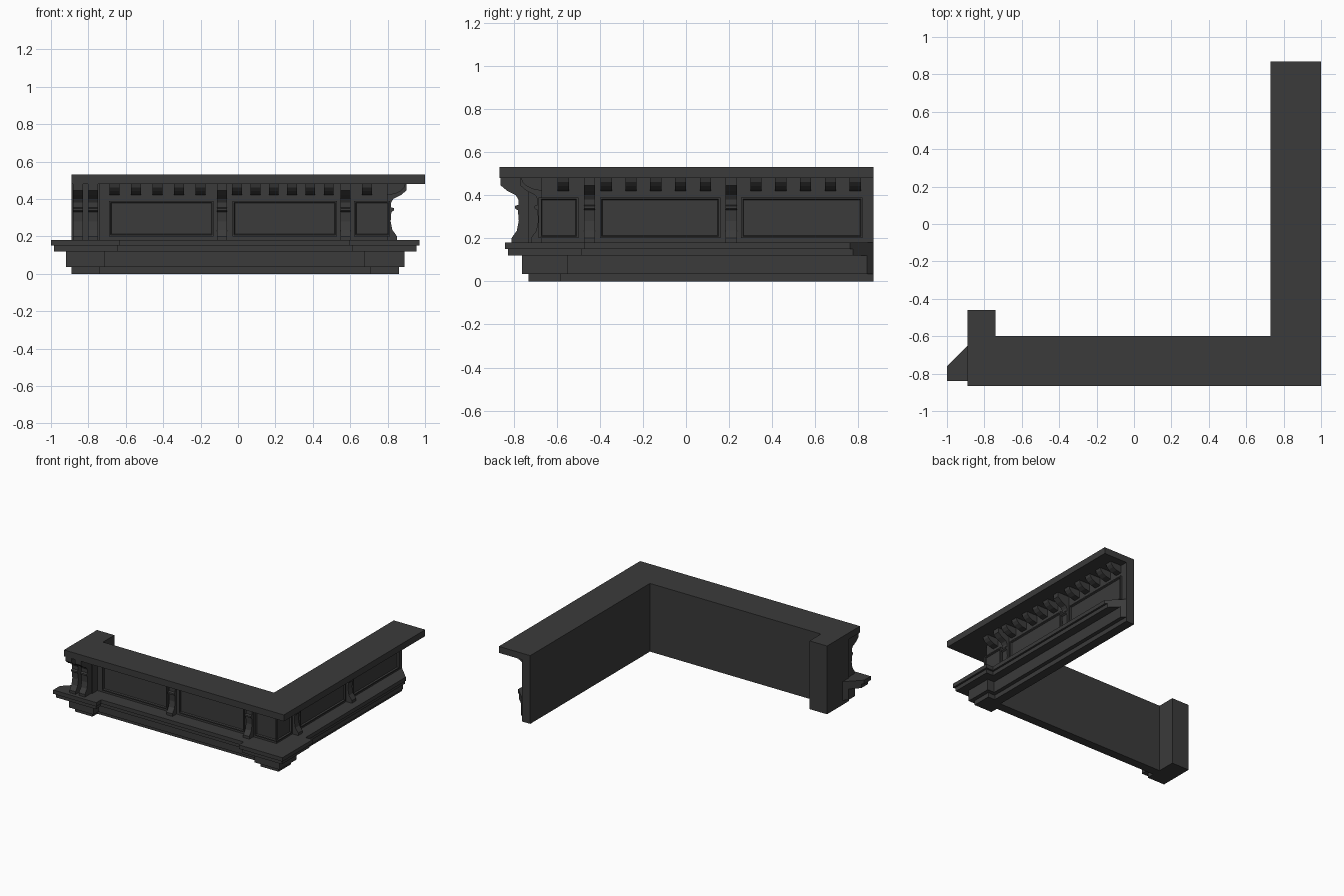
import bpy
import bmesh
from mathutils import Vector

if "Cube" in bpy.data.objects:
    bpy.data.objects.remove(bpy.data.objects["Cube"], do_unlink=True)

# One dark finish for the whole counter
DARK = (0.043, 0.043, 0.043, 1)
mat = bpy.data.materials.new("charcoal")
mat.use_nodes = True
mat.diffuse_color = DARK
mat.node_tree.nodes["Principled BSDF"].inputs["Base Color"].default_value = DARK

WALL_Y, WALL_X = -0.67, 0.80      # outer wall faces
BACK_Y, BACK_X = -0.60, 0.73      # inner wall faces
FRONT, END = -0.865, 0.87         # front edge and far end
LEFT, STUB = -0.89, -0.74         # end post sides


def prism(name, base, shift):
    """Extrude a polygon of 3D points along a vector."""
    bm = bmesh.new()
    face = bm.faces.new([bm.verts.new(p) for p in base])
    ext = bmesh.ops.extrude_face_region(bm, geom=[face])
    moved = [v for v in ext["geom"] if isinstance(v, bmesh.types.BMVert)]
    bmesh.ops.translate(bm, vec=Vector(shift), verts=moved)
    bmesh.ops.recalc_face_normals(bm, faces=bm.faces)
    return finish(name, bm)


def finish(name, bm):
    mesh = bpy.data.meshes.new(name)
    bm.to_mesh(mesh)
    bm.free()
    mesh.materials.append(mat)
    obj = bpy.data.objects.new(name, mesh)
    bpy.context.collection.objects.link(obj)
    return obj


def slab(name, outline, z0, z1):
    return prism(name, [(x, y, z0) for x, y in outline], (0, 0, z1 - z0))


def place(side, u, out, z):
    """Position along a wall, distance out from it, and height."""
    return Vector((u, WALL_Y - out, z) if side == "front" else (WALL_X + out, u, z))


def bracket(name, side, u, width, profile, lift=0):
    base = [place(side, u - width / 2, o + lift if o > 0 else 0, z) for o, z in profile]
    shift = (width, 0, 0) if side == "front" else (0, width, 0)
    return prism(name, base, shift)


def panel(name, side, u0, u1):
    """Raised frame with a sunken field and a thin inner bead."""
    z0, z1, depth = 0.2, 0.39, 0.014
    base = [place(side, u, 0, z) for u, z in ((u0, z0), (u1, z0), (u1, z1), (u0, z1))]
    out = place(side, 0, 1, 0) - place(side, 0, 0, 0)
    obj = prism(name, base, out * depth)
    bm = bmesh.new()
    bm.from_mesh(obj.data)
    bm.normal_update()
    field = max(bm.faces, key=lambda f: f.normal.dot(out))
    for thick, push in ((0.012, 0), (0.006, -0.011)):
        bmesh.ops.inset_region(bm, faces=[field], thickness=thick)
        bmesh.ops.translate(bm, vec=out * push, verts=field.verts)
    bm.to_mesh(obj.data)
    bm.free()


def run_outline(d):
    return [(STUB - 0.08, BACK_Y), (STUB - 0.08, WALL_Y - d), (WALL_X + d, WALL_Y - d),
            (WALL_X + d, END - d), (WALL_X, END), (BACK_X, END), (BACK_X, BACK_Y)]


def end_outline(d):
    return [(LEFT - d, -0.73 - d), (STUB + d, -0.73 - d), (STUB + d, -0.63),
            (LEFT, -0.63), (LEFT, -0.65), (LEFT - d, -0.65 - d)]


def corner_outline(d):
    return [(0.705 - d, -0.73 - d), (0.86 + d, -0.73 - d), (0.86 + d, -0.58 + d),
            (0.75, -0.58 + d), (0.75, -0.63), (0.705 - d, -0.63)]


# Counter top, wall and end post
slab("counter_top", [(LEFT, FRONT), (1, FRONT), (1, END), (BACK_X, END), (BACK_X, BACK_Y),
                     (STUB, BACK_Y), (STUB, -0.46), (LEFT, -0.46)], 0.48, 0.53)
slab("wall", run_outline(0), 0, 0.48)
slab("end_post", [(LEFT, WALL_Y), (STUB, WALL_Y), (STUB, -0.46), (LEFT, -0.46)], 0, 0.48)
slab("end_pilaster", [(LEFT, -0.73), (STUB, -0.73), (STUB, WALL_Y), (LEFT, WALL_Y)], 0.18, 0.48)

# Stepped base mouldings, breaking forward at the end and the corner
STEPS = (("foot", 0, 0.04, 0), ("base", 0.035, 0.12, 0.03),
         ("lower_ledge", 0.12, 0.15, 0.095), ("ledge", 0.15, 0.18, 0.11))
for step, z0, z1, d in STEPS:
    if d:
        slab("wall_" + step, run_outline(d), z0, z1)
    slab("end_" + step, end_outline(d), z0, z1)
    slab("corner_" + step, corner_outline(d), z0, z1)

# Panels
for u0, u1 in ((-0.69, -0.13), (-0.03, 0.53), (0.62, 0.812)):
    panel("front_panel", "front", u0, u1)
for u0, u1 in ((-0.682, -0.5), (-0.4, 0.16), (0.255, 0.82)):
    panel("side_panel", "side", u0, u1)

# Corbels with a flared head, a waist bead and a flared foot
CORBEL = [(0, 0.48), (0.1, 0.48), (0.1, 0.445), (0.07, 0.42), (0.03, 0.4), (0.018, 0.38),
          (0.018, 0.355), (0.034, 0.35), (0.034, 0.338), (0.02, 0.33), (0.016, 0.28),
          (0.025, 0.235), (0.05, 0.2), (0.05, 0.18), (0, 0.18)]
for u in (-0.085, 0.575):
    bracket("front_corbel", "front", u, 0.052, CORBEL)
for u in (-0.448, 0.21):
    bracket("side_corbel", "side", u, 0.052, CORBEL)
for u in (-0.855, -0.775):
    bracket("end_corbel", "front", u, 0.052, CORBEL, 0.09)

# Curved dentils under the counter top
DENTIL = [(0, 0.48), (0.095, 0.48), (0.09, 0.462), (0.072, 0.443), (0.042, 0.428), (0, 0.42)]
for start, gap, count in ((-0.66, 0.115, 5), (-0.005, 0.098, 6), (0.69, 0, 1)):
    for i in range(count):
        bracket("front_dentil", "front", start + i * gap, 0.052, DENTIL)
for start, gap, count in ((-0.57, 0, 1), (-0.37, 0.115, 5), (0.325, 0.115, 5)):
    for i in range(count):
        bracket("side_dentil", "side", start + i * gap, 0.052, DENTIL)
